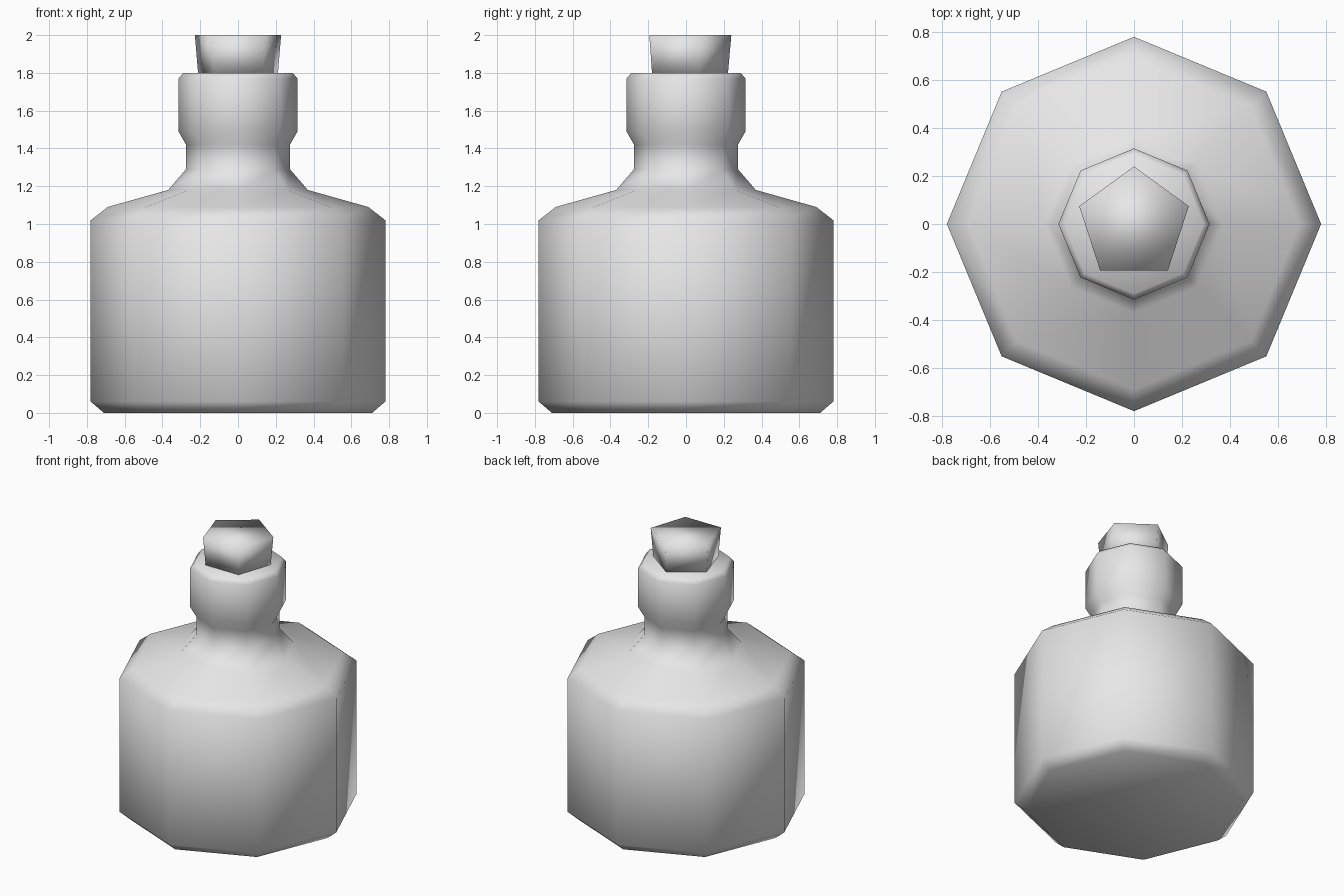
import bpy, bmesh, math

if "Cube" in bpy.data.objects:
    bpy.data.objects.remove(bpy.data.objects["Cube"])

grey = bpy.data.materials.new("plain grey")
grey.diffuse_color = (0.8, 0.8, 0.8, 1)
grey.use_nodes = True
grey.node_tree.nodes["Principled BSDF"].inputs["Base Color"].default_value = grey.diffuse_color


def lathe(name, profile, sides, start):
    """Turn (radius, height) points into a closed, smooth low-poly solid."""
    bm = bmesh.new()
    rings = []
    for r, z in profile:
        angles = [start + math.tau * i / sides for i in range(sides)]
        rings.append([bm.verts.new((r * math.cos(a), r * math.sin(a), z)) for a in angles])
    for low, high in zip(rings, rings[1:]):
        for i in range(sides):
            j = (i + 1) % sides
            bm.faces.new((low[i], low[j], high[j], high[i]))
    bm.faces.new(rings[0][::-1])
    bm.faces.new(rings[-1])
    for f in bm.faces:
        f.smooth = True
    mesh = bpy.data.meshes.new(name)
    bm.to_mesh(mesh)
    bm.free()
    mesh.materials.append(grey)
    obj = bpy.data.objects.new(name, mesh)
    bpy.context.collection.objects.link(obj)
    return obj


# Eight-sided bottle: base bevel, body, shoulder, neck and thick lip
lathe("bottle", [(0.71, 0), (0.78, 0.06), (0.78, 1.02), (0.69, 1.09),
                 (0.37, 1.18), (0.275, 1.29), (0.275, 1.42),
                 (0.315, 1.49), (0.315, 1.77), (0.29, 1.80)], 8, 0)

# Five-sided tapered stopper with one corner towards the back
lathe("stopper", [(0.222, 1.795), (0.24, 2.0)], 5, math.pi / 2)
